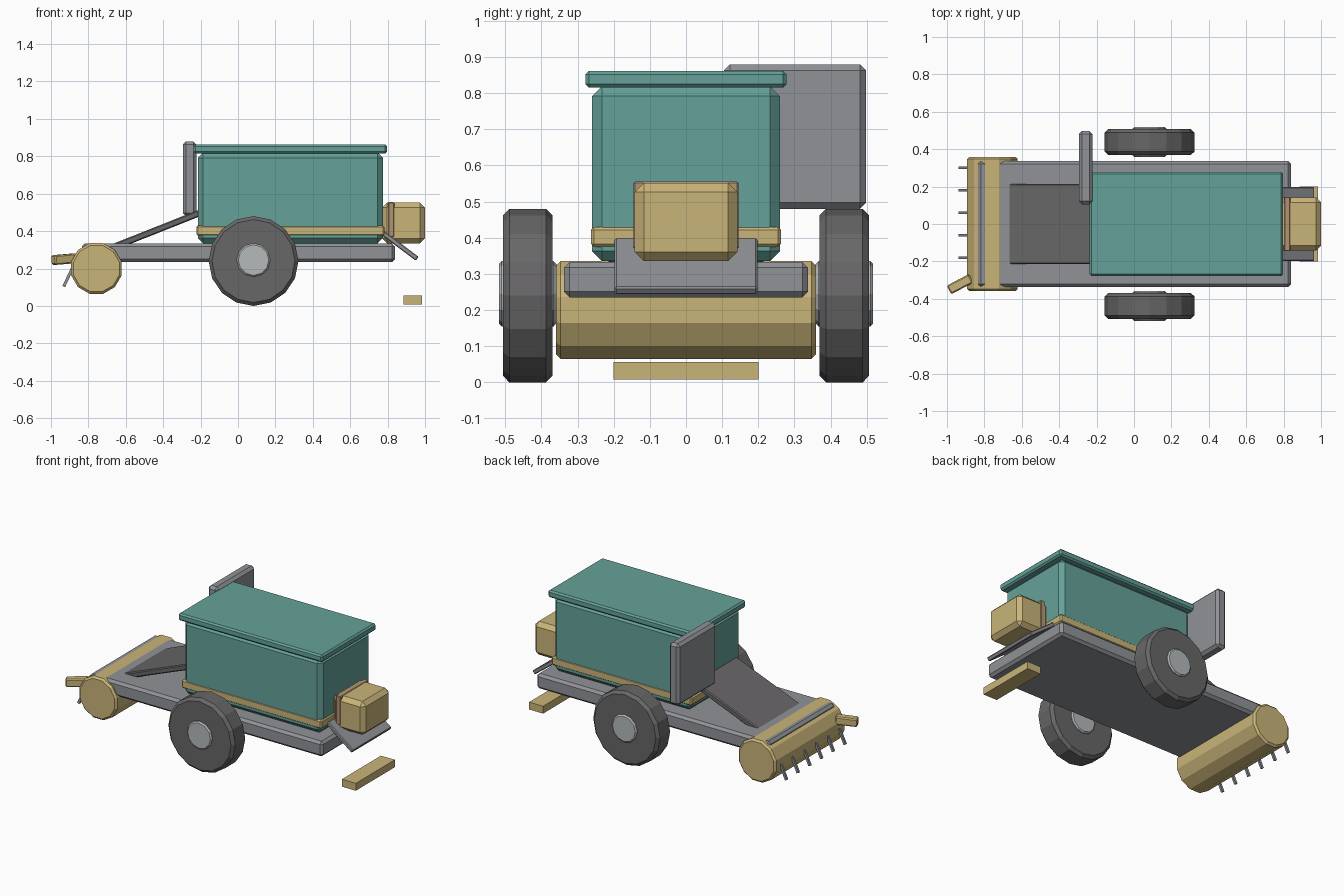
import bpy, bmesh, math
from mathutils import Matrix, Vector

cube = bpy.data.objects.get("Cube")
if cube:
    bpy.data.objects.remove(cube, do_unlink=True)


def material(name, rgb):
    m = bpy.data.materials.new(name)
    m.use_nodes = True
    m.diffuse_color = (*rgb, 1)
    m.node_tree.nodes["Principled BSDF"].inputs["Base Color"].default_value = (*rgb, 1)
    return m


teal = material("teal paint", (0.13, 0.36, 0.32))
tan = material("tan paint", (0.59, 0.46, 0.19))
steel = material("grey steel", (0.28, 0.29, 0.31))
rubber = material("dark rubber", (0.14, 0.135, 0.14))
hub_metal = material("pale metal", (0.46, 0.49, 0.50))
copper = material("copper band", (0.46, 0.29, 0.17))


def finish(name, bm, mat, bevel, limit=math.radians(40)):
    mesh = bpy.data.meshes.new(name)
    bm.to_mesh(mesh)
    bm.free()
    mesh.materials.append(mat)
    ob = bpy.data.objects.new(name, mesh)
    bpy.context.collection.objects.link(ob)
    if bevel:
        mod = ob.modifiers.new("edge", "BEVEL")
        mod.width = bevel
        mod.segments = 1
        mod.limit_method = "ANGLE"
        mod.angle_limit = limit
    return ob


def box(name, xs, ys, zs, mat, bevel=0.0):
    """Box filling three axis ranges."""
    bm = bmesh.new()
    bmesh.ops.create_cube(bm, size=1)
    for v in bm.verts:
        v.co = Vector([(r[0] + r[1]) / 2 + c * (r[1] - r[0])
                       for c, r in zip(v.co, (xs, ys, zs))])
    return finish(name, bm, mat, bevel)


def beam(name, start, end, width, thick, mat, bevel=0.0):
    """Box running from start to end, its width staying horizontal."""
    a, b = Vector(start), Vector(end)
    along = (b - a).normalized()
    side = Vector((0, 0, 1)).cross(along).normalized()
    up = along.cross(side)
    frame = Matrix((along, side, up)).transposed().to_4x4()
    ob = box(name, (0, (b - a).length), (-width / 2, width / 2),
             (-thick / 2, thick / 2), mat, bevel)
    ob.data.transform(Matrix.Translation(a) @ frame)
    return ob


def roller(name, centre, radius, width, sides, mat, bevel, turn=0.0):
    """Faceted cylinder lying along y."""
    bm = bmesh.new()
    bmesh.ops.create_cone(bm, cap_ends=True, segments=sides, radius1=radius,
                          radius2=radius, depth=width)
    place = (Matrix.Translation(centre) @ Matrix.Rotation(math.pi / 2, 4, "X")
             @ Matrix.Rotation(turn, 4, "Z"))
    bmesh.ops.transform(bm, matrix=place, verts=bm.verts)
    return finish(name, bm, mat, bevel)


# Chassis and hopper
box("chassis", (-0.835, 0.84), (-0.338, 0.338), (0.235, 0.333), steel, 0.016)
box("hopper", (-0.215, 0.775), (-0.26, 0.26), (0.335, 0.82), teal, 0.028)
box("hopper_belt", (-0.222, 0.782), (-0.263, 0.263), (0.375, 0.43), tan, 0.008)
box("hopper_lid", (-0.237, 0.797), (-0.278, 0.278), (0.815, 0.862), teal, 0.01)
box("side_panel", (-0.295, -0.222), (0.105, 0.498), (0.48, 0.88), steel, 0.017)

# Wheels with hubs
for label, s in (("left", 1), ("right", -1)):
    roller(label + "_wheel", (0.083, s * 0.438, 0.24), 0.24, 0.138, 16, rubber, 0.018)
    roller(label + "_hub", (0.083, s * 0.438, 0.245), 0.09, 0.16, 12, hub_metal, 0.008)

# Intake drum, tines, feed ramp and spout
roller("intake_drum", (-0.757, 0, 0.2), 0.14, 0.718, 12, tan, 0.012, math.pi / 12)
for i in range(6):
    y = -0.3 + 0.12 * i
    beam(f"tine_{i + 1}", (-0.865, y, 0.245), (-0.932, y, 0.103), 0.014, 0.016, steel)
beam("feed_ramp", (-0.74, 0, 0.285), (-0.205, 0, 0.497), 0.43, 0.035, rubber, 0.006)
beam("spout", (-0.87, -0.29, 0.255), (-0.988, -0.352, 0.245), 0.052, 0.052, tan, 0.007)

# Rear engine with band, discharge chute and low bar
box("engine", (0.77, 1.0), (-0.142, 0.142), (0.335, 0.552), tan, 0.026)
box("engine_band", (0.803, 0.836), (-0.145, 0.145), (0.37, 0.555), copper, 0.004)
beam("chute", (0.775, 0, 0.39), (0.958, 0, 0.252), 0.395, 0.026, steel, 0.005)
box("low_bar", (0.885, 0.985), (-0.2, 0.2), (0.008, 0.056), tan)
